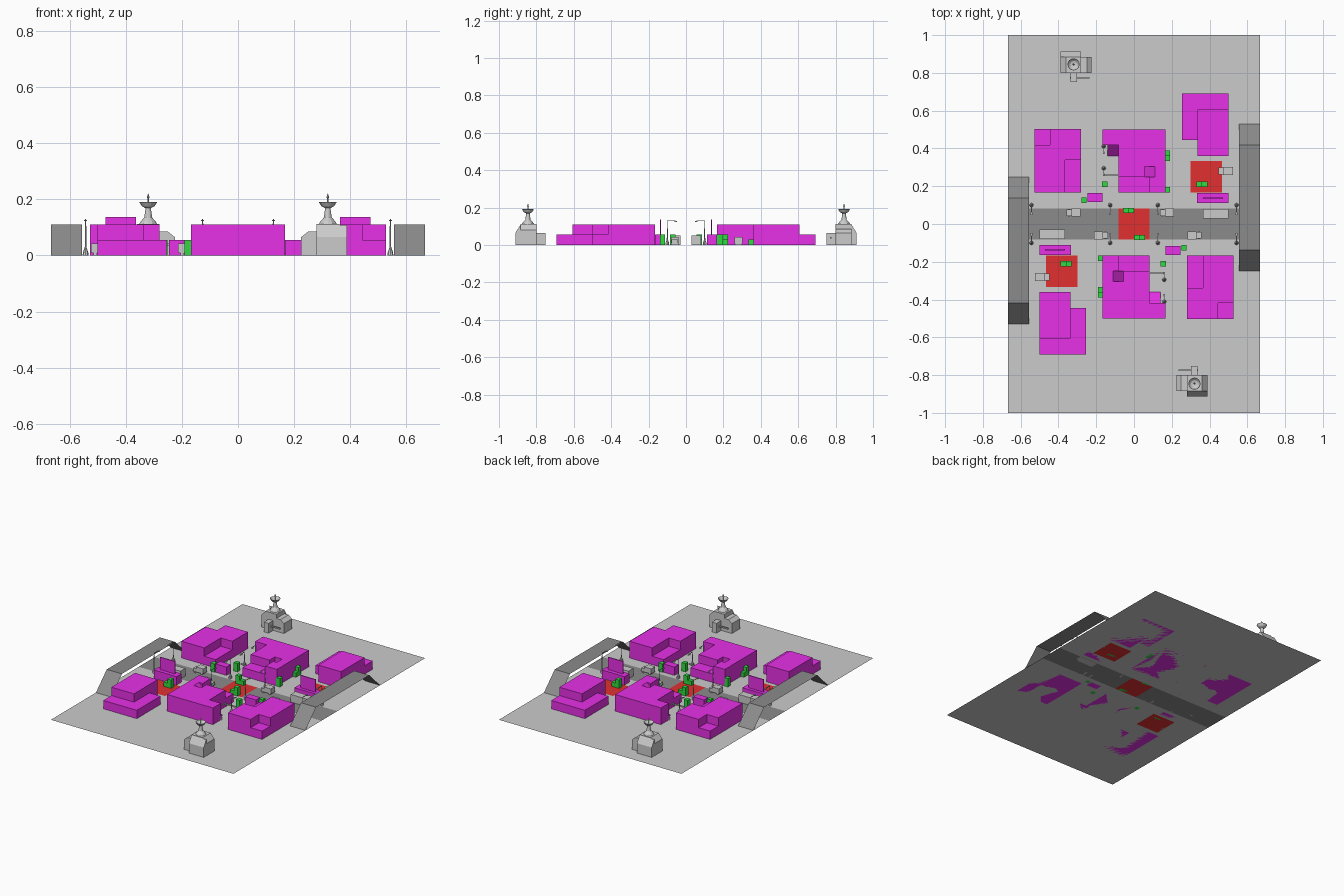
import bpy, bmesh, math
from mathutils import Vector, Matrix

def material(name, rgb):
    m = bpy.data.materials.new(name)
    m.diffuse_color = (*rgb, 1)
    return m

PURPLE = material("purple", (0.8, 0.03, 0.8))
GREEN = material("green", (0.03, 0.7, 0.05))
RED = material("red", (0.75, 0.03, 0.03))
DARK = material("dark_grey", (0.26, 0.26, 0.26))
GREY = material("grey", (0.6, 0.6, 0.6))
paired = []   # parts repeated by a half turn about z

def finish(name, bm, mat=None, pair=True):
    me = bpy.data.meshes.new(name)
    bm.to_mesh(me)
    bm.free()
    ob = bpy.data.objects.new(name, me)
    bpy.context.collection.objects.link(ob)
    if mat:
        me.materials.append(mat)
    if pair:
        paired.append(ob)
    return ob

def extrude(name, pts, vec, mat=None):
    bm = bmesh.new()
    f = bm.faces.new([bm.verts.new(p) for p in pts])
    r = bmesh.ops.extrude_face_region(bm, geom=[f], use_keep_orig=True)
    bmesh.ops.translate(bm, vec=Vector(vec), verts=[v for v in r["geom"] if isinstance(v, bmesh.types.BMVert)])
    bmesh.ops.recalc_face_normals(bm, faces=bm.faces)
    return finish(name, bm, mat)

def footprint(name, xy, h, mat=None):
    return extrude(name, [(x, y, 0) for x, y in xy], (0, 0, h), mat)

def box(name, x0, x1, y0, y1, z0, z1, mat=None):
    return extrude(name, [(x0, y0, z0), (x1, y0, z0), (x1, y1, z0), (x0, y1, z0)], (0, 0, z1 - z0), mat)

def lathe(name, x, y, rings, n=12):
    # stack of (radius, z) rings
    bm = bmesh.new()
    loops = [[bm.verts.new((x + r * math.cos(2 * math.pi * i / n), y + r * math.sin(2 * math.pi * i / n), z))
              for i in range(n)] for r, z in rings]
    for a, b in zip(loops, loops[1:]):
        for i in range(n):
            bm.faces.new((a[i], a[(i + 1) % n], b[(i + 1) % n], b[i]))
    bm.faces.new(loops[0][::-1])
    bm.faces.new(loops[-1])
    return finish(name, bm)

# ground sheet with road and red zones painted per tile
xs = [-0.667, -0.467, -0.3, -0.083, 0.083, 0.3, 0.467, 0.667]
ys = [-1, -0.333, -0.167, -0.083, 0.083, 0.167, 0.333, 1]
bm = bmesh.new()
g = [[bm.verts.new((x, y, 0)) for x in xs] for y in ys]
for j in range(7):
    for i in range(7):
        f = bm.faces.new((g[j][i], g[j][i + 1], g[j + 1][i + 1], g[j + 1][i]))
        f.material_index = 2 if (i, j) in ((3, 3), (1, 1), (5, 5)) else 1 if j == 3 else 0
ground = finish("ground", bm, GREY, pair=False)
ground.data.materials.append(DARK)
ground.data.materials.append(RED)

# thin side overpass: ramp, deck, ramp
bm = bmesh.new()
prof = [(-0.25, 0), (-0.137, 0.11), (0.417, 0.11), (0.53, 0)]
rows = [[bm.verts.new((x, y, z)) for x in (0.556, 0.667)] for y, z in prof]
for a, b in zip(rows, rows[1:]):
    bm.faces.new((a[0], a[1], b[1], b[0]))
finish("overpass", bm, DARK)

# corner building with two low terraces
footprint("corner_building", [(-0.528, 0.167), (-0.364, 0.167), (-0.364, 0.34), (-0.28, 0.34), (-0.28, 0.503),
                              (-0.444, 0.503), (-0.444, 0.417), (-0.528, 0.417)], 0.11, PURPLE)
box("corner_terrace_front", -0.364, -0.28, 0.167, 0.34, 0, 0.055, PURPLE)
box("corner_terrace_back", -0.528, -0.444, 0.417, 0.503, 0, 0.055, PURPLE)

# outer stepped building
box("outer_building_upper", -0.5, -0.335, -0.607, -0.36, 0, 0.11, PURPLE)
footprint("outer_building_lower", [(-0.5, -0.692), (-0.255, -0.692), (-0.255, -0.445), (-0.335, -0.445),
                                   (-0.335, -0.607), (-0.5, -0.607)], 0.055, PURPLE)

# middle building with recessed ramp, balcony and yard ramp
footprint("middle_building", [(-0.167, -0.5), (0.167, -0.5), (0.167, -0.417), (0.083, -0.417), (0.083, -0.25),
                              (-0.055, -0.25), (-0.055, -0.305), (-0.11, -0.305), (-0.11, -0.25),
                              (-0.083, -0.25), (-0.083, -0.167), (-0.167, -0.167)], 0.11, PURPLE)
box("middle_balcony", -0.083, 0.083, -0.25, -0.167, 0, 0.055, PURPLE)
extrude("roof_ramp", [(-0.11, -0.305, 0), (-0.055, -0.305, 0), (-0.055, -0.305, 0.055), (-0.11, -0.305, 0.11)],
        (0, 0.055, 0), PURPLE)
extrude("yard_ramp", [(0.083, -0.417, 0), (0.083, -0.36, 0), (0.083, -0.417, 0.055)], (0.057, 0, 0), PURPLE)

# kiosks by the road, one carrying a sign panel
box("kiosk", 0.167, 0.245, -0.163, -0.117, 0, 0.055, PURPLE)
box("long_kiosk", -0.5, -0.333, -0.165, -0.112, 0, 0.055, PURPLE)
box("sign_panel", -0.472, -0.364, -0.139, -0.133, 0.055, 0.137, PURPLE)

# long container on the road
box("road_container", -0.5, -0.364, -0.08, -0.03, 0, 0.05, GREY)

# trucks: cargo body and lower cab
for x, y in ((-0.32, 0.06), (0.175, 0.06), (0.485, 0.28)):
    box("truck_body", x - 0.012, x + 0.038, y - 0.021, y + 0.021, 0.008, 0.042)
    box("truck_cab", x - 0.037, x - 0.012, y - 0.018, y + 0.018, 0.008, 0.028)
    for wx in (x - 0.024, x + 0.024):
        box("truck_wheels", wx - 0.006, wx + 0.006, y - 0.019, y + 0.019, 0, 0.01)

# green crates, (x, y, height)
for x, y, h in ((-0.043, 0.071, 0.055), (-0.015, 0.071, 0.028), (0.346, 0.21, 0.055), (0.374, 0.21, 0.028),
                (0.176, 0.374, 0.055), (0.176, 0.347, 0.028), (0.176, 0.181, 0.055),
                (-0.155, 0.21, 0.055), (-0.265, 0.126, 0.055)):
    box("crate", x - 0.014, x + 0.014, y - 0.014, y + 0.014, 0, h, GREEN)

# street lamps with arms over the road
def lamp(x, y, d, h):
    lathe("lamp_post", x, y, [(0.011, 0), (0.009, 0.012), (0.003, 0.03), (0.002, h)], 8)
    box("lamp_arm", x - 0.002, x + 0.002, min(y, y + d), max(y, y + d), h - 0.003, h)
    box("lamp_head", x - 0.005, x + 0.005, y + d - 0.007, y + d + 0.007, h - 0.008, h - 0.003)

for x in (-0.543, -0.126, 0.126, 0.543):
    lamp(x, 0.1, -0.045, 0.13)

# short lamps and barrier in the yard
lamp(-0.16, 0.412, -0.035, 0.09)
lamp(-0.16, 0.295, -0.035, 0.09)
box("yard_barrier", -0.16, -0.085, 0.256, 0.262, 0.02, 0.028)

# radar station: stepped bunker, pipe, pedestal and dish
box("station_core", 0.28, 0.36, -0.885, -0.8, 0, 0.112)
extrude("station_side", [(0.36, -0.885, 0), (0.388, -0.885, 0), (0.388, -0.885, 0.08), (0.36, -0.885, 0.112)],
        (0, 0.085, 0))
extrude("station_skirt", [(0.28, -0.885, 0), (0.28, -0.912, 0), (0.28, -0.912, 0.065), (0.28, -0.885, 0.108)],
        (0.108, 0, 0))
extrude("station_wing", [(0.225, -0.885, 0), (0.28, -0.885, 0), (0.28, -0.885, 0.085), (0.25, -0.885, 0.085),
                         (0.225, -0.885, 0.065)], (0, 0.085, 0))
box("station_rear", 0.303, 0.337, -0.8, -0.752, 0, 0.065)
box("station_pipe", 0.235, 0.338, -0.778, -0.77, 0.035, 0.043)
lathe("dish_pedestal", 0.32, -0.845, [(0.032, 0.112), (0.026, 0.122), (0.014, 0.135), (0.009, 0.172)])
lathe("dish", 0.32, -0.845, [(0.009, 0.168), (0.022, 0.175), (0.032, 0.19), (0.03, 0.191), (0.018, 0.18), (0.004, 0.177)], 16)
lathe("dish_feed", 0.32, -0.845, [(0.002, 0.175), (0.002, 0.203), (0.005, 0.206), (0.001, 0.22)], 8)

# half-turn copies of every paired part
for ob in paired:
    twin = ob.copy()
    twin.name = ob.name + "_opposite"
    twin.rotation_euler.z = math.pi
    bpy.context.collection.objects.link(twin)
